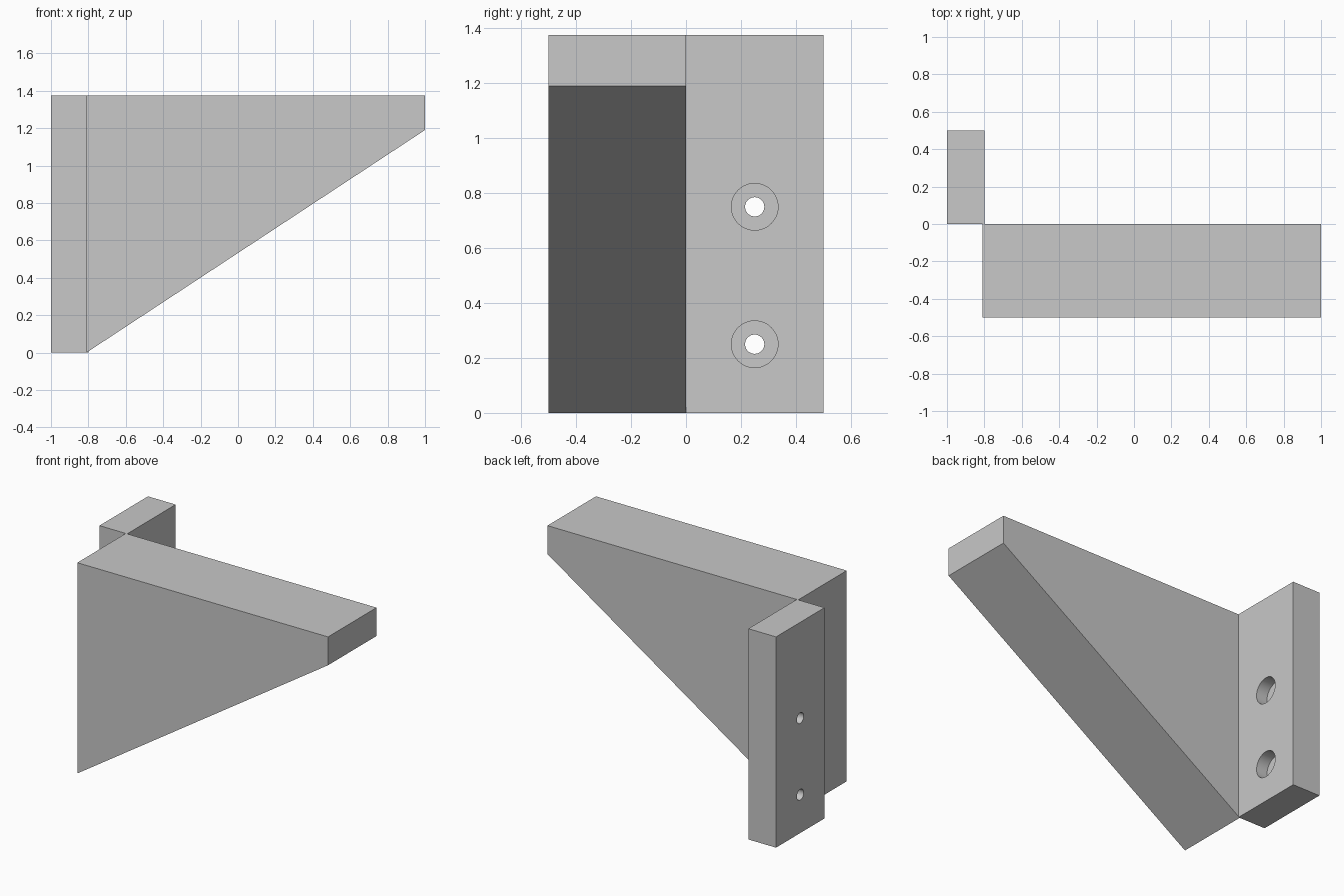
import bpy
import bmesh
from mathutils import Matrix

cube = bpy.data.objects.get("Cube")
if cube:
    bpy.data.objects.remove(cube, do_unlink=True)

GREY = (0.58, 0.58, 0.58, 1)
HEIGHT = 1.375
WALL, INNER = -1.0, -0.8      # x range of the mounting block

grey = bpy.data.materials.new("plain_grey")
grey.use_nodes = True
grey.diffuse_color = GREY
grey.node_tree.nodes["Principled BSDF"].inputs["Base Color"].default_value = GREY


def finish(name, bm):
    bmesh.ops.recalc_face_normals(bm, faces=bm.faces)
    mesh = bpy.data.meshes.new(name)
    bm.to_mesh(mesh)
    bm.free()
    mesh.materials.append(grey)
    obj = bpy.data.objects.new(name, mesh)
    bpy.context.collection.objects.link(obj)
    return obj


def extruded(name, profile, y0, y1):
    """Extrude an x-z profile along y."""
    bm = bmesh.new()
    face = bm.faces.new([bm.verts.new((x, y0, z)) for x, z in profile])
    out = bmesh.ops.extrude_face_region(bm, geom=[face])
    verts = [v for v in out["geom"] if isinstance(v, bmesh.types.BMVert)]
    bmesh.ops.translate(bm, verts=verts, vec=(0, y1 - y0, 0))
    return finish(name, bm)


def drill(target, name, radius, x0, x1, y, z):
    """Cut a round hole along x."""
    bm = bmesh.new()
    place = Matrix.Translation(((x0 + x1) / 2, y, z)) @ Matrix.Rotation(1.5707963, 4, "Y")
    bmesh.ops.create_cone(bm, cap_ends=True, segments=48, radius1=radius,
                          radius2=radius, depth=x1 - x0, matrix=place)
    cutter = finish(name, bm)
    cutter.hide_render = True
    cutter.hide_set(True)
    mod = target.modifiers.new(name, "BOOLEAN")
    mod.operation = "DIFFERENCE"
    mod.solver = "EXACT"
    mod.object = cutter


# Tapered arm
extruded("tapered_arm",
         [(-0.81, 0), (1, 1.19), (1, HEIGHT), (-0.81, HEIGHT)], -0.5, 0)

# Mounting block with two counterbored screw holes
block = extruded("mounting_block",
                 [(WALL, 0), (INNER, 0), (INNER, HEIGHT), (WALL, HEIGHT)], 0, 0.5)
for label, z in (("lower", 0.25), ("upper", 0.75)):
    drill(block, label + "_screw_hole_cutter", 0.035, WALL - 0.1, INNER + 0.1, 0.25, z)
    drill(block, label + "_counterbore_cutter", 0.085, INNER - 0.08, INNER + 0.1, 0.25, z)

# Apply the cuts, then remove the cutters
bpy.context.view_layer.update()
cut = bpy.data.meshes.new_from_object(
    block.evaluated_get(bpy.context.evaluated_depsgraph_get()))
cutters = [m.object for m in block.modifiers]
block.modifiers.clear()
block.data = cut
for cutter in cutters:
    bpy.data.objects.remove(cutter, do_unlink=True)

# Smooth hole walls, sharp edges
bpy.ops.object.select_all(action="DESELECT")
block.select_set(True)
bpy.context.view_layer.objects.active = block
bpy.ops.object.shade_smooth_by_angle()
